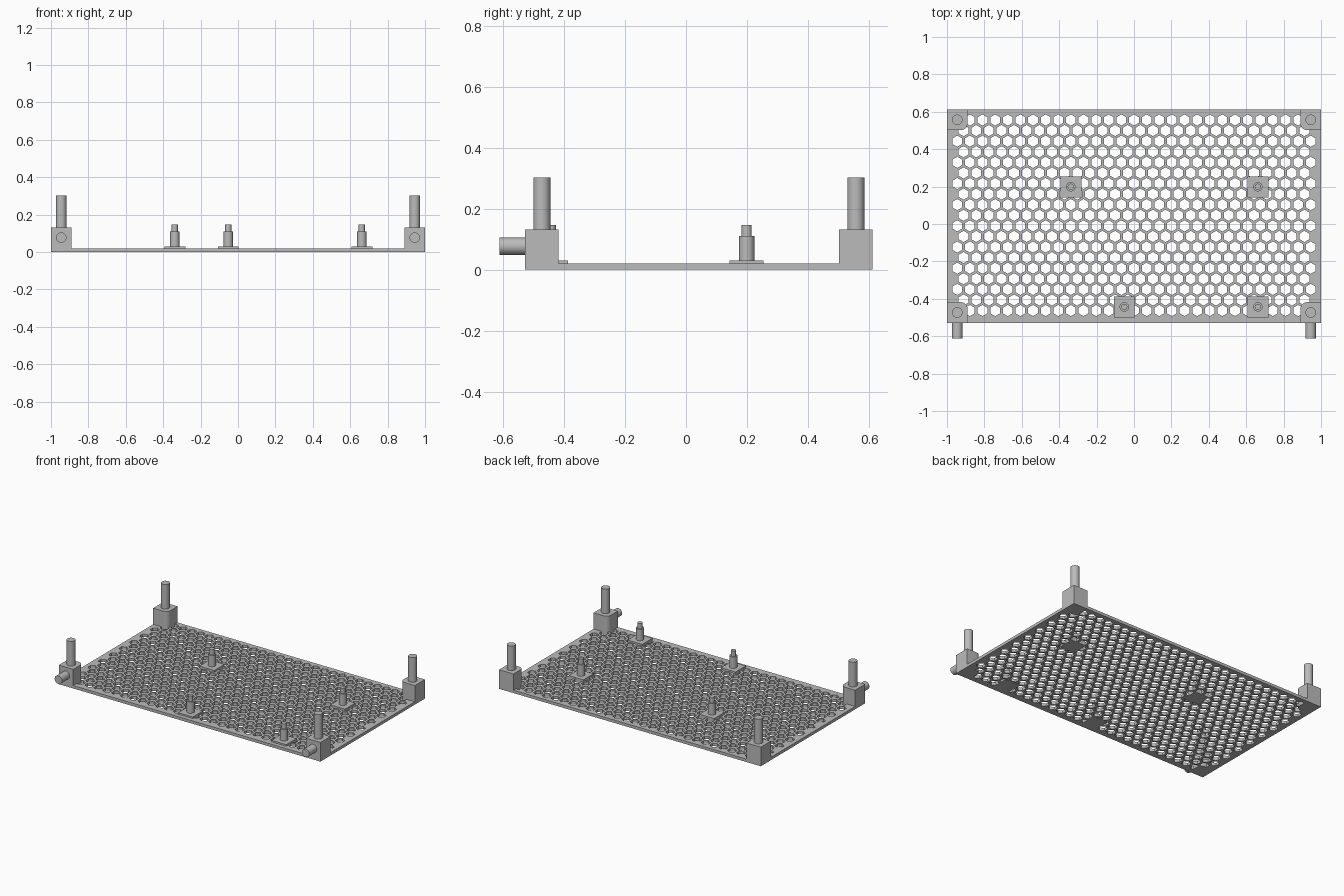
import bpy, bmesh
from math import radians, sin, cos, pi
from mathutils import Matrix, Vector

cube = bpy.data.objects.get("Cube")
if cube:
    bpy.data.objects.remove(cube, do_unlink=True)

grey = bpy.data.materials.new("plain grey")
grey.use_nodes = True
COLOUR = (0.5, 0.5, 0.5, 1)
grey.diffuse_color = COLOUR
grey.node_tree.nodes["Principled BSDF"].inputs["Base Color"].default_value = COLOUR

FRONT, BACK = -0.528, 0.612      # plate edges in y
THICK = 0.02
POST = 0.11                      # corner post width
POST_TOP = 0.132


def finish(obj, smooth=False):
    obj.data.materials.clear()
    obj.data.materials.append(grey)
    bpy.ops.object.select_all(action='DESELECT')
    obj.select_set(True)
    bpy.context.view_layer.objects.active = obj
    if smooth:
        bpy.ops.object.shade_smooth_by_angle(angle=radians(30))
    else:
        bpy.ops.object.shade_flat()
    return obj


def from_bmesh(name, bm, smooth=False):
    bmesh.ops.recalc_face_normals(bm, faces=bm.faces)
    mesh = bpy.data.meshes.new(name)
    bm.to_mesh(mesh)
    bm.free()
    obj = bpy.data.objects.new(name, mesh)
    bpy.context.collection.objects.link(obj)
    return finish(obj, smooth)


def add_cylinder(bm, start, end, radius):
    start, end = Vector(start), Vector(end)
    axis = end - start
    turn = axis.to_track_quat('Z', 'Y').to_matrix().to_4x4()
    bmesh.ops.create_cone(bm, cap_ends=True, segments=32, radius1=radius, radius2=radius,
                          depth=axis.length, matrix=Matrix.Translation((start + end) / 2) @ turn)


def prism(bm, points, z0, z1):
    face = bm.faces.new([bm.verts.new((x, y, z0)) for x, y in points])
    top = bmesh.ops.extrude_face_region(bm, geom=[face], use_keep_orig=True)["geom"]
    verts = [v for v in top if isinstance(v, bmesh.types.BMVert)]
    bmesh.ops.translate(bm, verts=verts, vec=(0, 0, z1 - z0))


# Perforated plate: a filled outline with staggered hexagonal holes
def add_loop(curve, points):
    spline = curve.splines.new('POLY')
    spline.points.add(len(points) - 1)
    for p, (x, y) in zip(spline.points, points):
        p.co = (x, y, 0, 1)
    spline.use_cyclic_u = True


outline = bpy.data.curves.new("perforated_plate", 'CURVE')
outline.dimensions = '2D'
outline.fill_mode = 'BOTH'
outline.extrude = THICK / 2
add_loop(outline, [(-1, FRONT), (1, FRONT), (1, BACK), (-1, BACK)])
PITCH, ROW, HOLE = 0.0675, 0.0566, 0.030
for row in range(19):
    count = 29 - row % 2
    y = 0.556 - row * ROW
    for col in range(count):
        x = (col - (count - 1) / 2) * PITCH
        add_loop(outline, [(x + HOLE * sin(k * pi / 3), y + HOLE * cos(k * pi / 3))
                           for k in range(6)])
plate = bpy.data.objects.new("perforated_plate", outline)
bpy.context.collection.objects.link(plate)
plate.location.z = THICK / 2
bpy.ops.object.select_all(action='DESELECT')
plate.select_set(True)
bpy.context.view_layer.objects.active = plate
bpy.ops.object.convert(target='MESH')
finish(bpy.context.view_layer.objects.active)

# Corner posts with a rounded inner corner, each carrying an upright pin
R = 0.035
for side, sx in (("left", 1), ("right", -1)):
    for end, edge, sy in (("front", FRONT, 1), ("back", BACK, -1)):
        name = f"{end}_{side}"
        local = [(0, 0), (POST, 0)]
        for k in range(9):
            a = k * pi / 16
            local.append((POST - R + R * cos(a), POST - R + R * sin(a)))
        local.append((0, POST))
        bm = bmesh.new()
        prism(bm, [(sx * (1 - u), edge + sy * v) for u, v in local], 0, POST_TOP)
        from_bmesh(name + "_post", bm, True)

        px, py = sx * (1 - POST / 2), edge + sy * POST / 2
        bm = bmesh.new()
        add_cylinder(bm, (px, py, POST_TOP - 0.01), (px, py, 0.302), 0.028)
        from_bmesh(name + "_pin", bm, True)

    # Horizontal peg on the front post
    bm = bmesh.new()
    px = sx * (1 - POST / 2)
    add_cylinder(bm, (px, FRONT + 0.01, 0.077), (px, -0.612, 0.077), 0.028)
    from_bmesh(f"front_{side}_peg", bm, True)

# Stepped standoffs on square pads
for i, (x, y) in enumerate([(-0.338, 0.199), (0.662, 0.199), (-0.052, -0.443), (0.662, -0.443)], 1):
    h = 0.056
    bm = bmesh.new()
    prism(bm, [(x - h, y - h), (x + h, y - h), (x + h, y + h), (x - h, y + h)], 0, 0.031)
    from_bmesh(f"standoff_pad_{i}", bm)
    bm = bmesh.new()
    add_cylinder(bm, (x, y, 0.025), (x, y, 0.11), 0.025)
    add_cylinder(bm, (x, y, 0.105), (x, y, 0.146), 0.0165)
    from_bmesh(f"standoff_{i}", bm, True)
